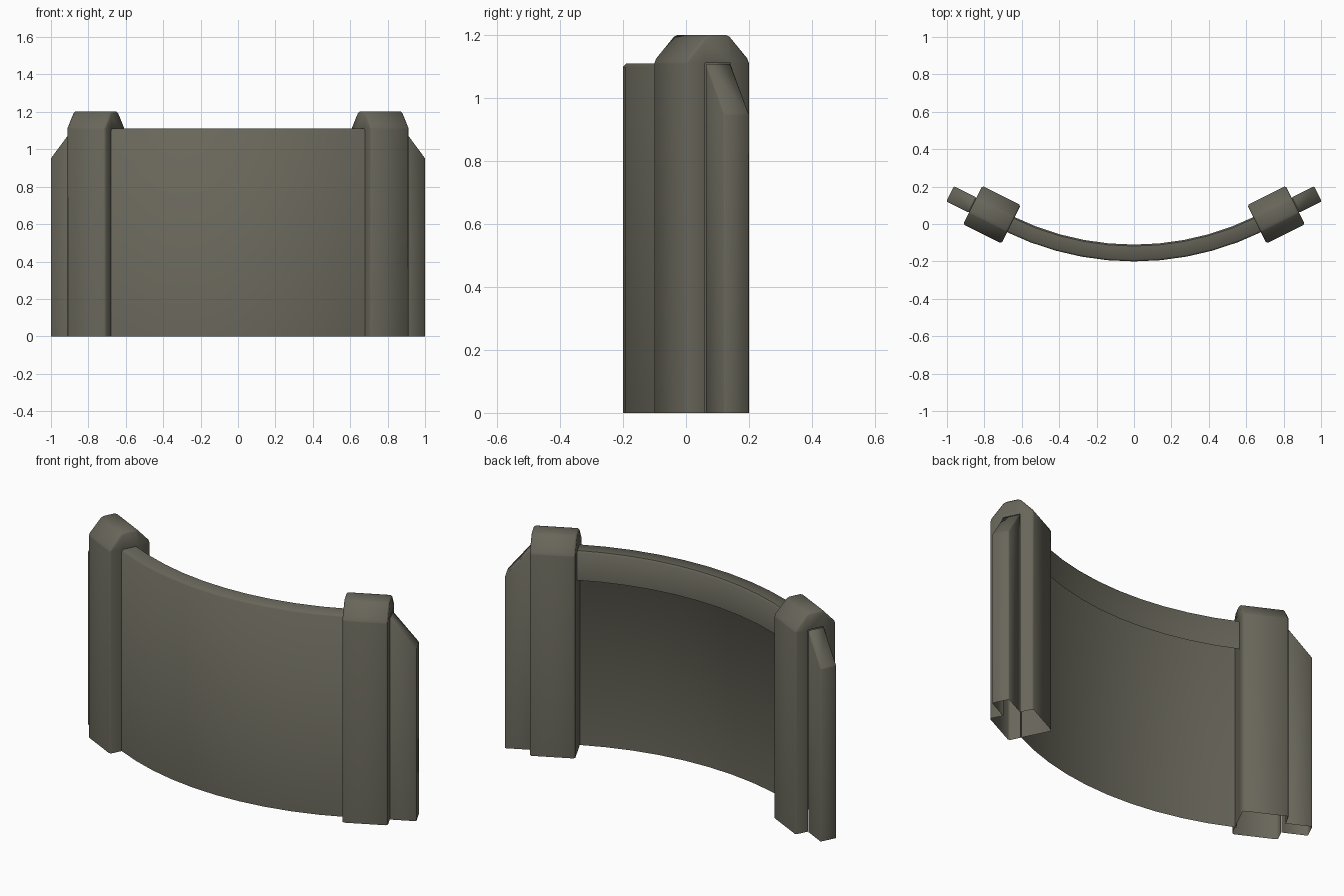
import bpy, bmesh, math
from mathutils import Vector

if "Cube" in bpy.data.objects:
    bpy.data.objects.remove(bpy.data.objects["Cube"])

stone = bpy.data.materials.new("olive_grey")
stone.diffuse_color = (0.14, 0.134, 0.103, 1)
stone.use_nodes = True
stone.node_tree.nodes["Principled BSDF"].inputs["Base Color"].default_value = stone.diffuse_color

ANG = math.radians(26.57)            # plan angle of the posts
CX, CY = 0.76, 0.05                  # post centre
U = Vector((math.cos(ANG), math.sin(ANG), 0))    # outward along the wall
V = Vector((-math.sin(ANG), math.cos(ANG), 0))   # towards the back
H = 0.115                            # half width of a post
T = 0.045                            # half thickness of wall and fins


def finish(name, bm, smooth, hidden=None):
    """Drop the open underside and hidden faces, then make the object."""
    gone = [f for f in bm.faces if all(abs(v.co.z) < 1e-4 for v in f.verts)
            or (hidden and hidden(f.calc_center_median()))]
    bmesh.ops.delete(bm, geom=gone, context='FACES')
    me = bpy.data.meshes.new(name)
    bm.to_mesh(me)
    bm.free()
    me.materials.append(stone)
    ob = bpy.data.objects.new(name, me)
    bpy.context.collection.objects.link(ob)
    bpy.ops.object.select_all(action='DESELECT')
    bpy.context.view_layer.objects.active = ob
    ob.select_set(True)
    bpy.ops.object.shade_smooth_by_angle(angle=math.radians(smooth))


def bevel(bm, width):
    edges = [e for e in bm.edges if max(v.co.z for v in e.verts) > 0.001
             and e.calc_face_angle(0) > 0.3]
    bmesh.ops.bevel(bm, geom=edges, offset=width, segments=1,
                    affect='EDGES', clamp_overlap=True)


def loft(rings, closed=True):
    """Skin a list of equal point rings; closed ones also get end caps."""
    bm = bmesh.new()
    rows = [[bm.verts.new(p) for p in r] for r in rings]
    n = len(rows[0])
    for a, b in zip(rows, rows[1:]):
        for i in range(n if closed else n - 1):
            j = (i + 1) % n
            bm.faces.new((a[i], b[i], b[j], a[j]))
    if closed:
        bm.faces.new(rows[0])
        bm.faces.new(rows[-1])
        bmesh.ops.recalc_face_normals(bm, faces=bm.faces)
    return bm


def local(side, u, v, z):
    p = Vector((CX, CY, 0)) + U * u + V * v
    return Vector((p.x * side, p.y, z))


def to_local(side, p):
    d = Vector((p.x * side - CX, p.y - CY, 0))
    return d.dot(U), d.dot(V)


# Curved wall: front sheet with a folded-back top lip, open behind
R = 1.555
wall_profile = [(0, 0), (0, 1.10), (0.01, 1.11), (0.082, 1.11), (0.09, 1.10), (0.09, 0.95)]
rings = []
for i in range(11):
    a = math.radians(-26.2 + 5.24 * i)
    rings.append([((R - d) * math.sin(a), R - 0.2 - (R - d) * math.cos(a), z)
                  for d, z in wall_profile])
finish("curved_wall", loft(rings, closed=False), 50)

post_profile = [(-H, 0), (-H, 1.12), (-0.04, 1.202), (0.04, 1.202), (H, 1.12), (H, 0)]
fin_profile = [(H, 0), (H, 1.112), (0.249, 0.95), (0.249, 0)]
for side, tag in ((-1, "left"), (1, "right")):
    # Post with chamfered cap, opened where the fin joins it
    bm = loft([[local(side, u, v, z) for v, z in post_profile] for u in (-H, H)])
    bevel(bm, 0.009)
    across = Vector((V.x * side, V.y, 0))
    for co, no in ((local(side, 0, -T, 0), across), (local(side, 0, T, 0), across),
                   (Vector((0, 0, 1.112)), Vector((0, 0, 1)))):
        bmesh.ops.bisect_plane(bm, geom=bm.verts[:] + bm.edges[:] + bm.faces[:],
                               plane_co=co, plane_no=no)

    def under_fin(p):
        u, v = to_local(side, p)
        return u > H - 0.001 and abs(v) < T - 0.001 and p.z < 1.11
    finish(tag + "_post", bm, 60, under_fin)

    # Outer fin with sloping top, open towards the post
    bm = loft([[local(side, u, v, z) for u, z in fin_profile] for v in (-T, T)])
    bevel(bm, 0.004)
    finish(tag + "_fin", bm, 60, lambda p: to_local(side, p)[0] < H + 0.001)
